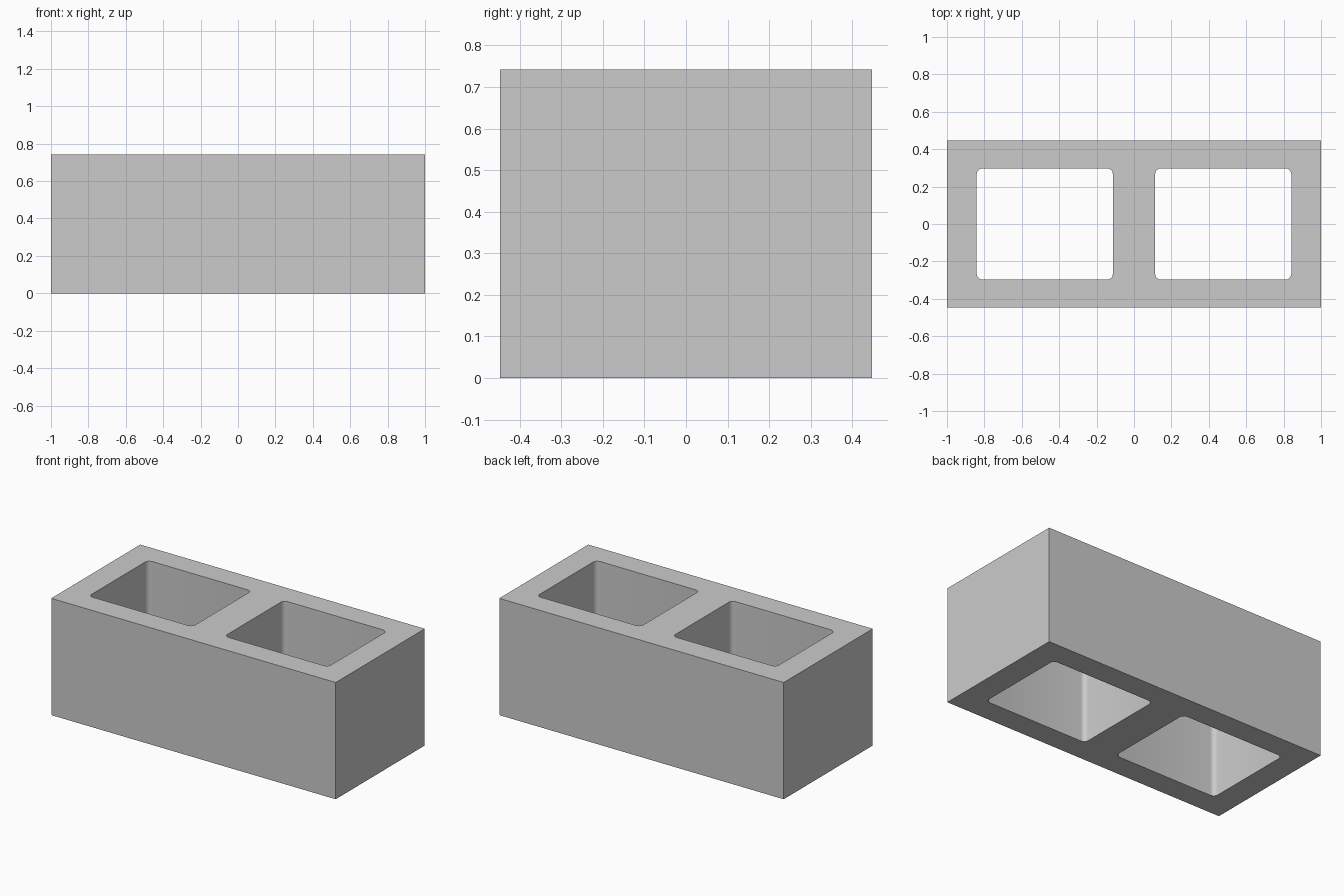
import bpy, bmesh, math

if "Cube" in bpy.data.objects:
    bpy.data.objects.remove(bpy.data.objects["Cube"])

LENGTH, DEPTH, HEIGHT = 2.0, 0.894, 0.742
CORE_X, CORE_W, CORE_D, CORE_R = 0.477, 0.728, 0.594, 0.03


def box(name, size, centre, radius=0.0):
    """Box with optionally rounded vertical edges."""
    bm = bmesh.new()
    bmesh.ops.create_cube(bm, size=1.0)
    bmesh.ops.scale(bm, vec=size, verts=bm.verts)
    bmesh.ops.translate(bm, vec=centre, verts=bm.verts)
    if radius:
        upright = [e for e in bm.edges
                   if abs(e.verts[0].co.z - e.verts[1].co.z) > 0.1]
        bmesh.ops.bevel(bm, geom=upright, offset=radius, segments=5,
                        profile=0.5, affect='EDGES')
    mesh = bpy.data.meshes.new(name)
    bm.to_mesh(mesh)
    bm.free()
    obj = bpy.data.objects.new(name, mesh)
    bpy.context.collection.objects.link(obj)
    return obj


# Solid block body
block = box("concrete_block", (LENGTH, DEPTH, HEIGHT), (0, 0, HEIGHT / 2))
bpy.context.view_layer.objects.active = block
block.select_set(True)

# Two rounded through-cores
for side in (-1, 1):
    core = box("core_cutter", (CORE_W, CORE_D, HEIGHT + 0.4),
               (side * CORE_X, 0, HEIGHT / 2), CORE_R)
    cut = block.modifiers.new("core", 'BOOLEAN')
    cut.operation = 'DIFFERENCE'
    cut.solver = 'EXACT'
    cut.object = core
    bpy.ops.object.modifier_apply(modifier=cut.name)
    bpy.data.objects.remove(core)

# Smooth core corners, sharp outer edges
bpy.ops.object.shade_smooth_by_angle(angle=math.radians(30))
